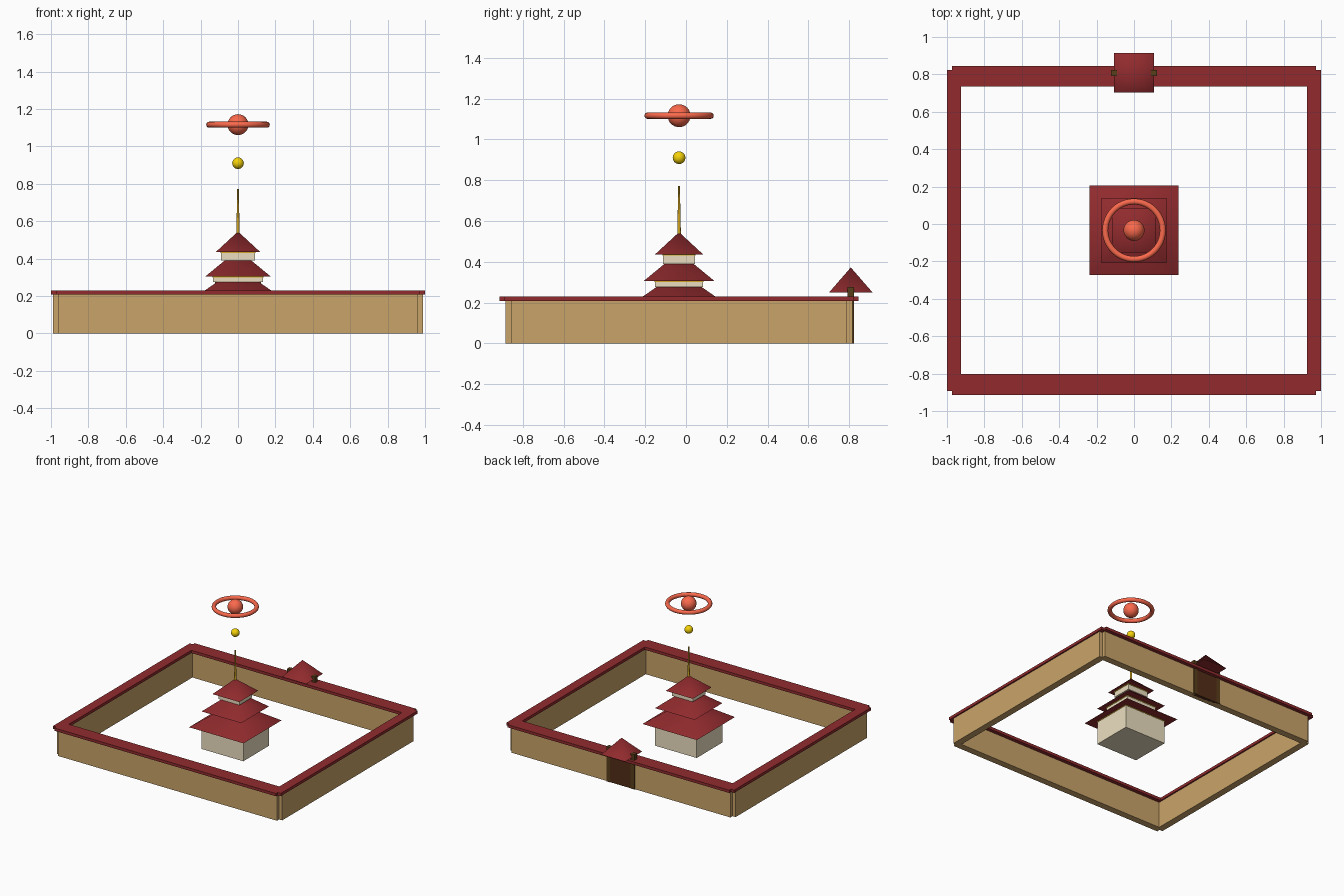
import bpy, math

if "Cube" in bpy.data.objects:
    bpy.data.objects.remove(bpy.data.objects["Cube"])

CY = -0.034  # centre line of the courtyard in y


def material(name, *rgb):
    # 0-255 screen colour turned into linear values
    lin = [((c / 255 + 0.055) / 1.055) ** 2.4 if c > 10 else c / 255 / 12.92 for c in rgb]
    m = bpy.data.materials.new(name)
    m.diffuse_color = (*lin, 1)
    m.use_nodes = True
    m.node_tree.nodes["Principled BSDF"].inputs["Base Color"].default_value = m.diffuse_color
    return m


TAN = material("tan_wall", 202, 164, 106)
RED = material("red_tile", 146, 43, 46)
CREAM = material("cream_plaster", 236, 223, 192)
GOLD = material("gold", 245, 210, 10)
TRIM = material("dark_gold", 212, 165, 32)
CORAL = material("coral", 250, 105, 76)
DOOR = material("door_brown", 82, 46, 24)
POST = material("post_brown", 90, 62, 26)


def finish(name, mat, angle=0):
    ob = bpy.context.object
    ob.name = name
    ob.data.materials.append(mat)
    if angle:
        bpy.ops.object.shade_smooth_by_angle(angle=math.radians(angle))
    return ob


def box(name, x, y, hx, hy, z0, z1, mat):
    bpy.ops.mesh.primitive_cube_add(size=2, location=(x, y, (z0 + z1) / 2))
    bpy.context.object.scale = (hx, hy, (z1 - z0) / 2)
    bpy.ops.object.transform_apply(location=False, rotation=False, scale=True)
    return finish(name, mat)


def roof(name, y, half, top_half, z0, z1):
    # four-sided cone turned so its edges follow x and y, softly shaded over the hips
    r = math.sqrt(2)
    bpy.ops.mesh.primitive_cone_add(vertices=4, radius1=half * r, radius2=top_half * r,
                                    depth=z1 - z0, location=(0, y, (z0 + z1) / 2),
                                    rotation=(0, 0, math.pi / 4))
    bpy.ops.object.transform_apply(location=False, rotation=True, scale=False)
    return finish(name, RED, 80)


def ball(name, z, r, mat):
    bpy.ops.mesh.primitive_uv_sphere_add(segments=32, ring_count=16, radius=r, location=(0, CY, z))
    return finish(name, mat, 30)


# Courtyard walls and their tiled caps
WX, WY = 0.962, 0.824
for s, a, b in ((-1, "front", "left"), (1, "back", "right")):
    box(a + "_wall", 0, CY + s * WY, WX, 0.027, 0, 0.21, TAN)
    box(a + "_wall_cap", 0, CY + s * WY, 0.973, 0.056, 0.208, 0.23, RED)
    box(b + "_wall", s * WX, CY, 0.027, WY, 0, 0.21, TAN)
    box(b + "_wall_cap", s * WX, CY, 0.038, 0.858, 0.208, 0.23, RED)

# Pagoda tiers: body half sizes, body z range, roof half sizes, roof top
tiers = [
    (0.183, 0.161, 0.0, 0.187, 0.239, 0.112, 0.275),
    (0.134, 0.118, 0.275, 0.305, 0.174, 0.072, 0.389),
    (0.091, 0.078, 0.389, 0.436, 0.118, 0.0, 0.545),
]
for i, (hx, hy, z0, z1, rh, rt, zt) in enumerate(tiers, 1):
    box(f"tier_{i}_body", 0, CY, hx, hy, z0, z1, CREAM)
    box(f"tier_{i}_trim", 0, CY, hx + 0.003, hy + 0.003, z1 - 0.005, z1 + 0.003, TRIM)
    roof(f"tier_{i}_roof", CY, rh, rt, z1, zt)

# Spire, finial and floating ringed orb
bpy.ops.mesh.primitive_cone_add(vertices=16, radius1=0.009, radius2=0.004, depth=0.24,
                                location=(0, CY, 0.652))
finish("spire", TRIM, 30)
ball("finial_ball", 0.91, 0.031, GOLD)
ball("orb", 1.116, 0.056, CORAL)
bpy.ops.mesh.primitive_torus_add(major_radius=0.154, minor_radius=0.016, major_segments=48,
                                 minor_segments=12, location=(0, CY, 1.116))
finish("orb_ring", CORAL, 40)

# Gatehouse in the back wall
GY = 0.808
box("gate_door", 0, GY, 0.105, 0.013, 0, 0.207, DOOR)
for s, side in ((-1, "left"), (1, "right")):
    box(side + "_gate_post", s * 0.107, GY, 0.016, 0.016, 0, 0.276, POST)
roof("gate_roof", GY, 0.106, 0, 0.25, 0.372)
